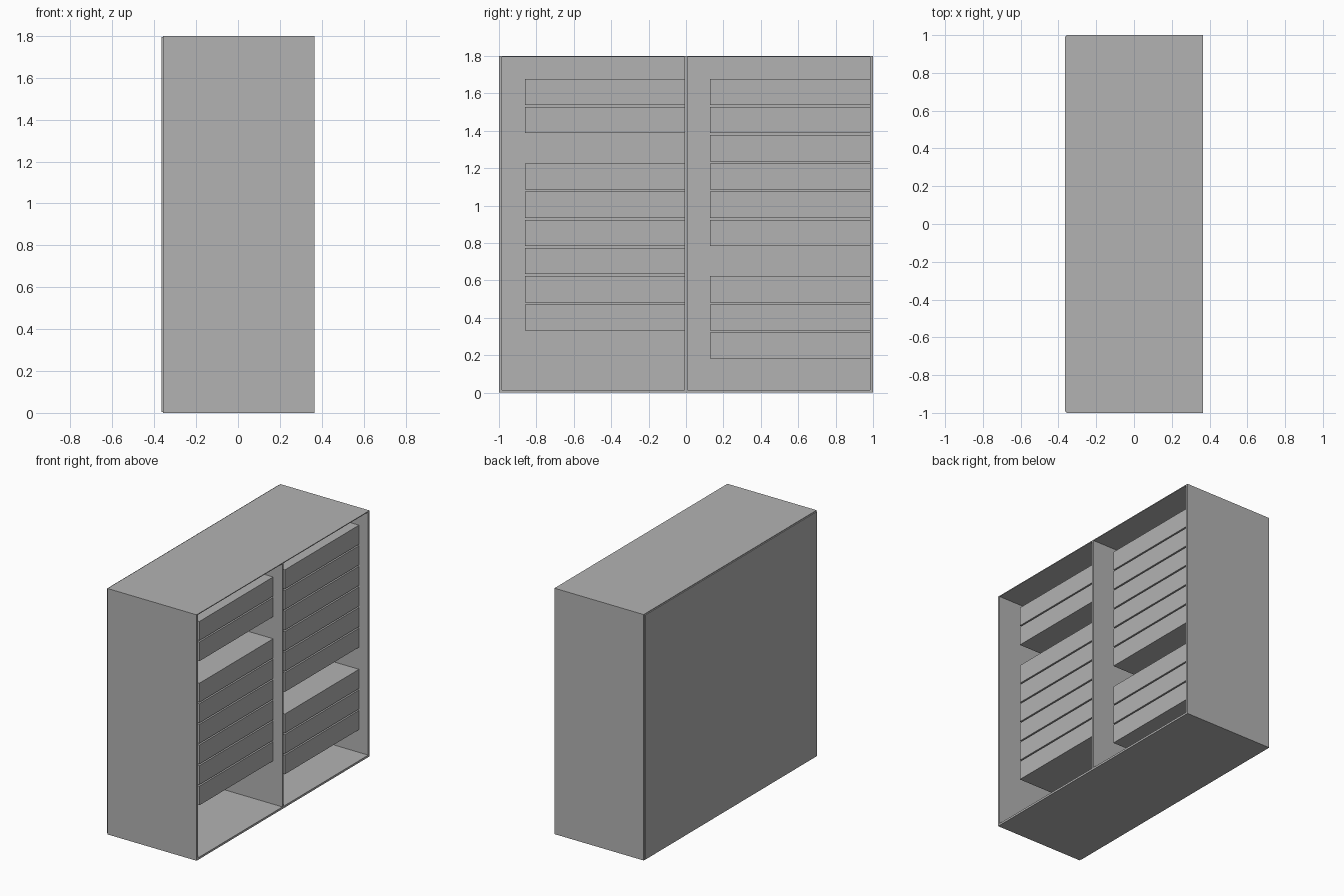
import bpy

cube = bpy.data.objects.get("Cube")
if cube:
    bpy.data.objects.remove(cube, do_unlink=True)

grey = bpy.data.materials.new("plain grey")
grey.use_nodes = True
COLOUR = (0.45, 0.45, 0.45, 1)
grey.diffuse_color = COLOUR
grey.node_tree.nodes["Principled BSDF"].inputs["Base Color"].default_value = COLOUR


def box(name, x, y, z):
    """Add a box spanning the given (low, high) ranges."""
    spans = (x, y, z)
    bpy.ops.mesh.primitive_cube_add(size=1, location=[(a + b) / 2 for a, b in spans])
    obj = bpy.context.object
    obj.name = name
    obj.scale = [b - a for a, b in spans]
    bpy.ops.object.transform_apply(location=False, rotation=False, scale=True)
    obj.data.materials.append(grey)
    return obj


DEPTH = 0.365     # half of the cabinet depth
HEIGHT = 1.8
BOARD = 0.015     # side board thickness
TOP = 0.006       # top board thickness
BACK = -0.357     # inner face of the back panel
inside = (BACK, DEPTH)
between = (BOARD, HEIGHT - TOP)

# Carcass, open towards +x
box("bottom_board", inside, (-1, 1), (0, BOARD))
box("top_board", inside, (-1, 1), (HEIGHT - TOP, HEIGHT))
box("front_side_board", inside, (-1, BOARD - 1), between)
box("back_side_board", inside, (1 - BOARD, 1), between)
box("divider", inside, (-BOARD / 2, BOARD / 2), between)
box("rear_panel", (-DEPTH, BACK), (-0.992, 0.992), (0.005, HEIGHT - 0.005))

# Drawers, stacked on a shared pitch with some rows left open
PITCH, DRAWER_H, FIRST_TOP = 0.1507, 0.14, 1.678
columns = {
    "front": ((-0.86, -BOARD / 2), (0, 1, 3, 4, 5, 6, 7, 8)),
    "back": ((0.128, 1 - BOARD), (0, 1, 2, 3, 4, 5, 7, 8, 9)),
}
for side, (span, rows) in columns.items():
    for row in rows:
        top = FIRST_TOP - row * PITCH
        box(f"{side}_drawer_{row + 1}", (BACK, DEPTH - 0.075), span, (top - DRAWER_H, top))
